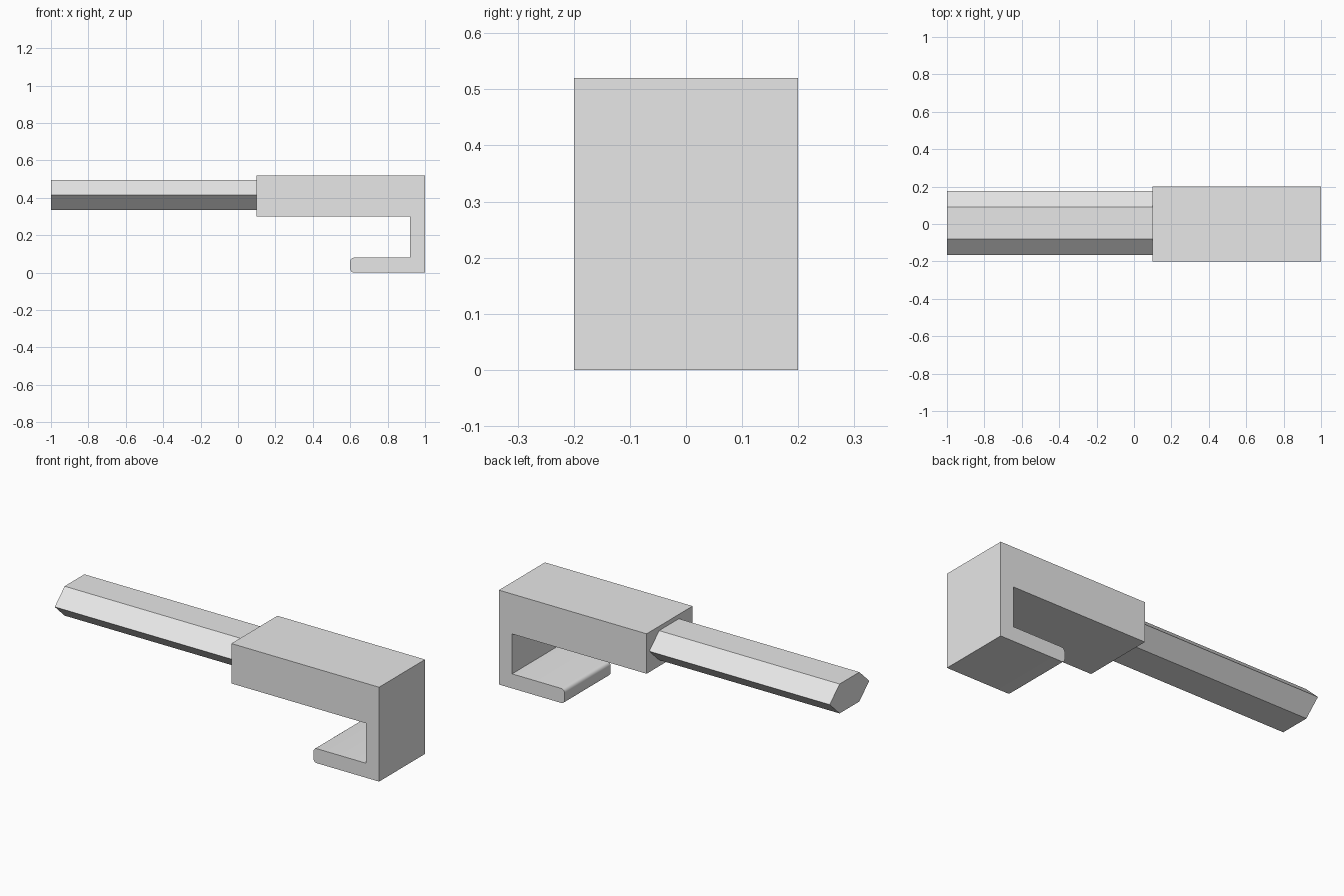
import bpy
import bmesh
import math

if "Cube" in bpy.data.objects:
    bpy.data.objects.remove(bpy.data.objects["Cube"], do_unlink=True)

grey = bpy.data.materials.new("light_grey")
grey.use_nodes = True
grey.diffuse_color = (0.8, 0.8, 0.8, 1)
grey.node_tree.nodes["Principled BSDF"].inputs["Base Color"].default_value = grey.diffuse_color


def prism(name, points, start, vector, round_corners=(), radius=0.02):
    """Extrude a closed profile; optionally round some of its long edges."""
    bm = bmesh.new()
    verts = [bm.verts.new(start(a, b)) for a, b in points]
    face = bm.faces.new(verts)
    ext = bmesh.ops.extrude_face_region(bm, geom=[face], use_keep_orig=True)
    moved = [g for g in ext["geom"] if isinstance(g, bmesh.types.BMVert)]
    bmesh.ops.translate(bm, vec=vector, verts=moved)
    bmesh.ops.recalc_face_normals(bm, faces=bm.faces)
    if round_corners:
        edges = [e for i in round_corners for e in verts[i].link_edges
                 if e.other_vert(verts[i]) not in verts]
        bmesh.ops.bevel(bm, geom=edges, offset=radius, segments=4,
                        profile=0.5, affect='EDGES')
    mesh = bpy.data.meshes.new(name)
    bm.to_mesh(mesh)
    bm.free()
    mesh.materials.append(grey)
    obj = bpy.data.objects.new(name, mesh)
    bpy.context.collection.objects.link(obj)
    return obj


# Hooked block with a rounded lip
hook_profile = [(0.10, 0.30), (0.10, 0.52), (1.0, 0.52), (1.0, 0.0),
                (0.60, 0.0), (0.60, 0.08), (0.92, 0.08), (0.92, 0.30)]
hook = prism("hook_block", hook_profile, lambda x, z: (x, -0.2, z),
             (0, 0.4, 0), round_corners=(4, 5))
bpy.ops.object.select_all(action='DESELECT')
hook.select_set(True)
bpy.context.view_layer.objects.active = hook
bpy.ops.object.shade_smooth_by_angle(angle=math.radians(30))

# Flattened hexagonal rod
hexagon = [(0.005 + 0.172 * math.cos(i * math.pi / 3),
            0.415 + 0.0935 * math.sin(i * math.pi / 3)) for i in range(6)]
prism("hex_rod", hexagon, lambda y, z: (-1.0, y, z), (1.11, 0, 0))
